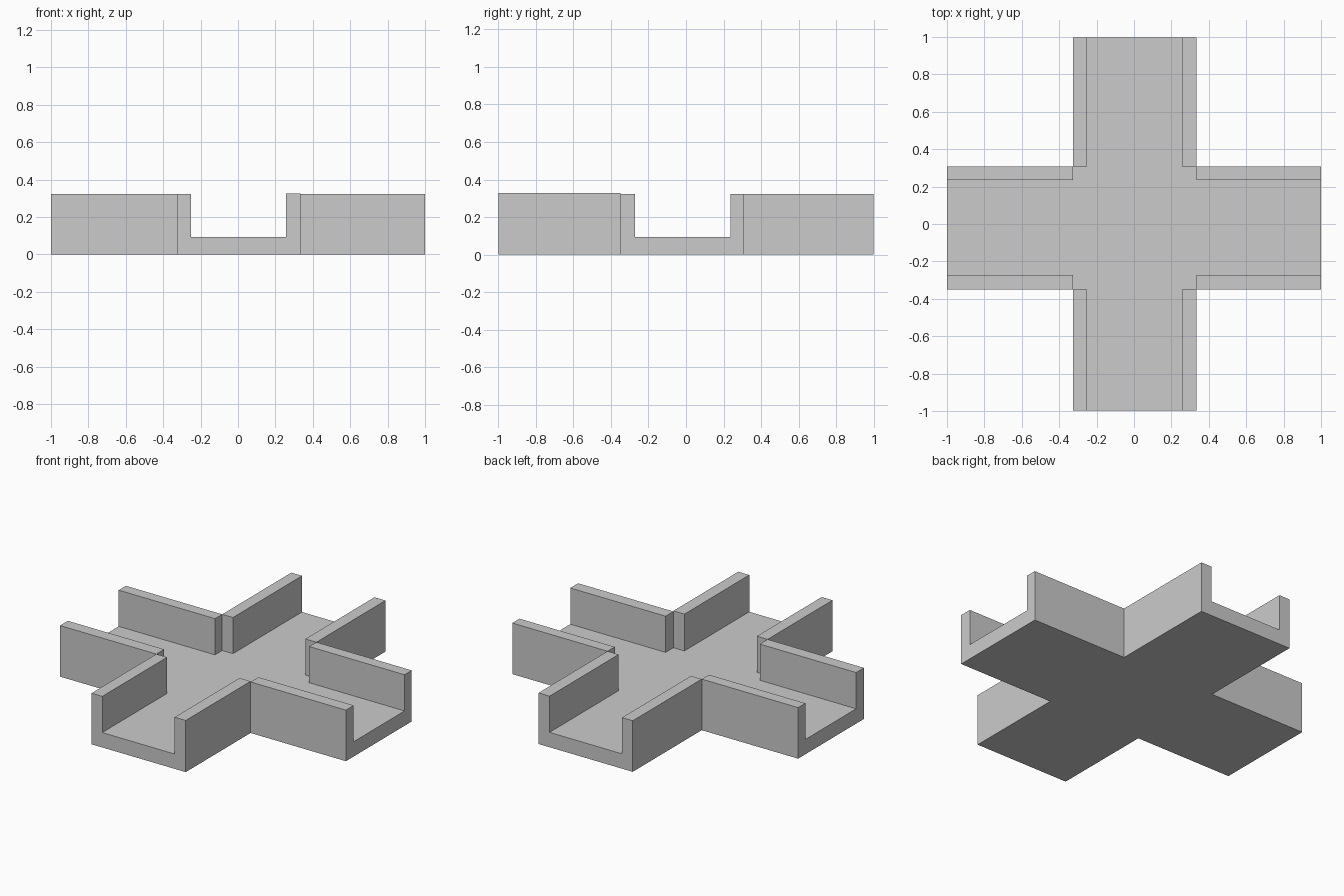
import bpy, bmesh

if "Cube" in bpy.data.objects:
    bpy.data.objects.remove(bpy.data.objects["Cube"])

# Grid lines of the plan: arm ends, wall outer and inner faces
XS = [-1.0, -0.326, -0.251, 0.256, 0.333, 1.0]
YS = [-0.998, -0.35, -0.272, 0.236, 0.308, 0.998]
FLOOR_Z, WALL_Z, TALL_Z = 0.094, 0.323, 0.327

bm = bmesh.new()
verts = {}


def corner(i, j):
    if (i, j) not in verts:
        verts[i, j] = bm.verts.new((XS[i], YS[j], 0))
    return verts[i, j]


def set_height(faces, z):
    for v in {v for f in faces for v in f.verts}:
        v.co.z = z


# Cross-shaped floor slab, made from the plan cells
cells = [(i, j) for i in range(5) for j in range(5)
         if i in (1, 2, 3) or j in (1, 2, 3)]
base = [bm.faces.new([corner(i, j), corner(i + 1, j),
                      corner(i + 1, j + 1), corner(i, j + 1)]) for i, j in cells]
result = bmesh.ops.extrude_face_region(bm, geom=base)
floor = [g for g in result["geom"] if isinstance(g, bmesh.types.BMFace)]
set_height(floor, FLOOR_Z)


def floor_cell(i, j):
    cx, cy = (XS[i] + XS[i + 1]) / 2, (YS[j] + YS[j + 1]) / 2
    return min(floor, key=lambda f: (f.calc_center_bounds().xy[0] - cx) ** 2
               + (f.calc_center_bounds().xy[1] - cy) ** 2)


# Eight side walls, two per arm, leaving the inner corners open
wall_cells = [c for a in (1, 3) for b in (0, 4) for c in ((a, b), (b, a))]
for cell, face in [(c, floor_cell(*c)) for c in wall_cells]:
    floor.remove(face)
    top = bmesh.ops.extrude_discrete_faces(bm, faces=[face])["faces"]
    set_height(top, TALL_Z if cell == (3, 0) else WALL_Z)

# Merge flat neighbouring faces
bmesh.ops.recalc_face_normals(bm, faces=bm.faces[:])
bmesh.ops.dissolve_limit(bm, angle_limit=0.01, verts=bm.verts[:], edges=bm.edges[:])

mesh = bpy.data.meshes.new("cross_channel")
bm.to_mesh(mesh)
bm.free()
bpy.context.collection.objects.link(bpy.data.objects.new("cross_channel", mesh))
